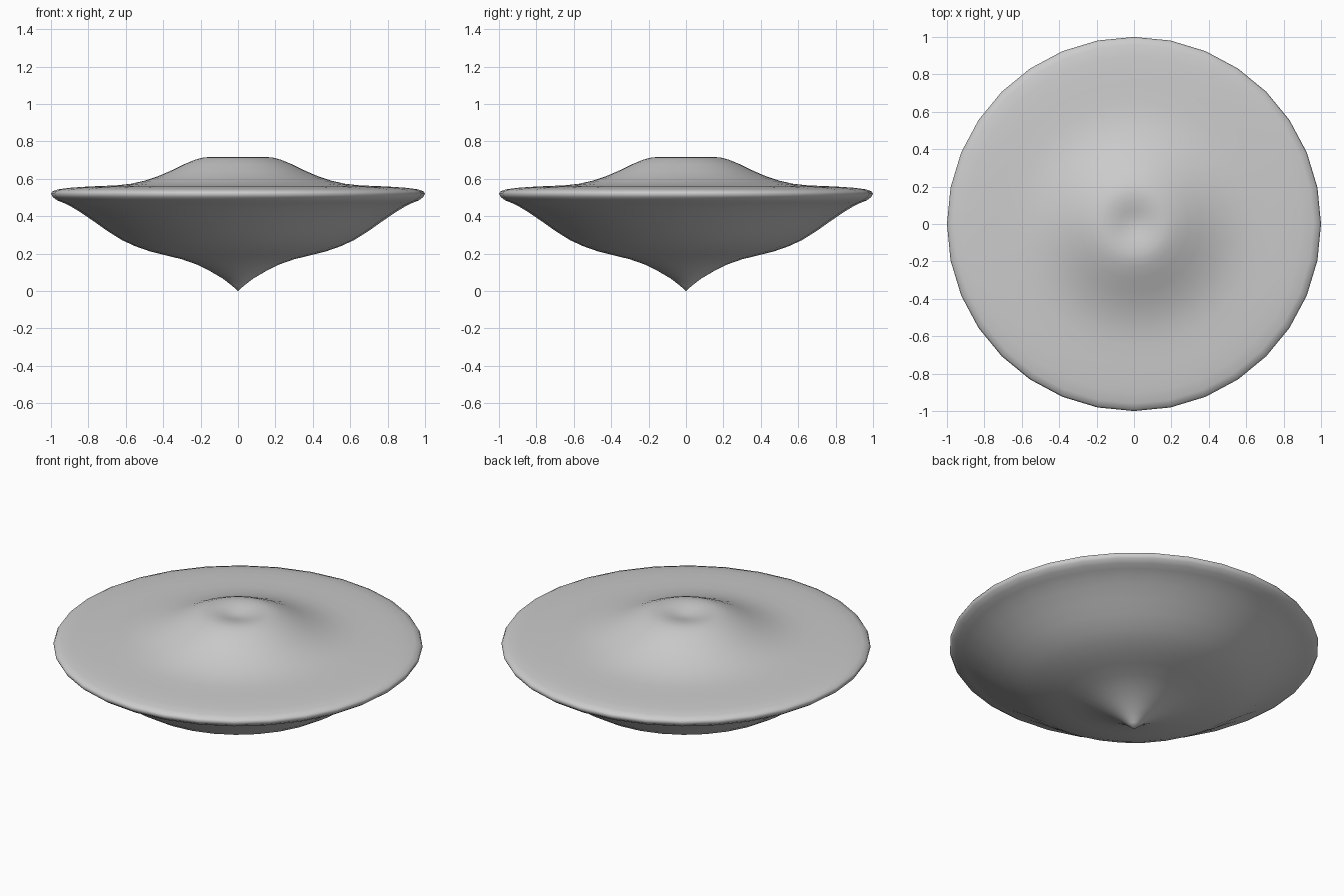
import bpy, bmesh, math

if "Cube" in bpy.data.objects:
    bpy.data.objects.remove(bpy.data.objects["Cube"])

SEGMENTS = 32

# Half profile (radius, height) from the bottom tip to the dimple on top
profile = [
    (0.0, 0.0), (0.03, 0.027), (0.08, 0.066), (0.15, 0.107), (0.22, 0.142),
    (0.30, 0.170), (0.39, 0.192), (0.47, 0.212), (0.55, 0.240), (0.62, 0.272),
    (0.70, 0.322), (0.77, 0.372), (0.845, 0.423), (0.89, 0.450), (0.93, 0.470),
    (0.965, 0.484), (0.99, 0.502), (1.0, 0.520), (0.992, 0.533), (0.96, 0.544),
    (0.90, 0.552), (0.83, 0.557), (0.75, 0.561), (0.65, 0.565), (0.57, 0.574),
    (0.50, 0.590), (0.43, 0.613), (0.36, 0.643), (0.29, 0.677), (0.23, 0.702),
    (0.19, 0.713), (0.16, 0.716), (0.12, 0.714), (0.08, 0.706), (0.04, 0.697),
    (0.0, 0.693),
]

# Saucer body: the profile turned around the vertical axis
bm = bmesh.new()
rings = []
for r, z in profile:
    if r == 0:
        rings.append([bm.verts.new((0, 0, z))] * SEGMENTS)
    else:
        rings.append([bm.verts.new((r * math.cos(a), r * math.sin(a), z))
                      for a in (2 * math.pi * i / SEGMENTS for i in range(SEGMENTS))])

for low, high in zip(rings, rings[1:]):
    for i in range(SEGMENTS):
        j = (i + 1) % SEGMENTS
        corners = [low[i], low[j], high[j], high[i]]
        bm.faces.new(list(dict.fromkeys(corners)))

bmesh.ops.recalc_face_normals(bm, faces=bm.faces)
mesh = bpy.data.meshes.new("saucer_body")
bm.to_mesh(mesh)
bm.free()
for poly in mesh.polygons:
    poly.use_smooth = True

body = bpy.data.objects.new("saucer_body", mesh)
bpy.context.collection.objects.link(body)
